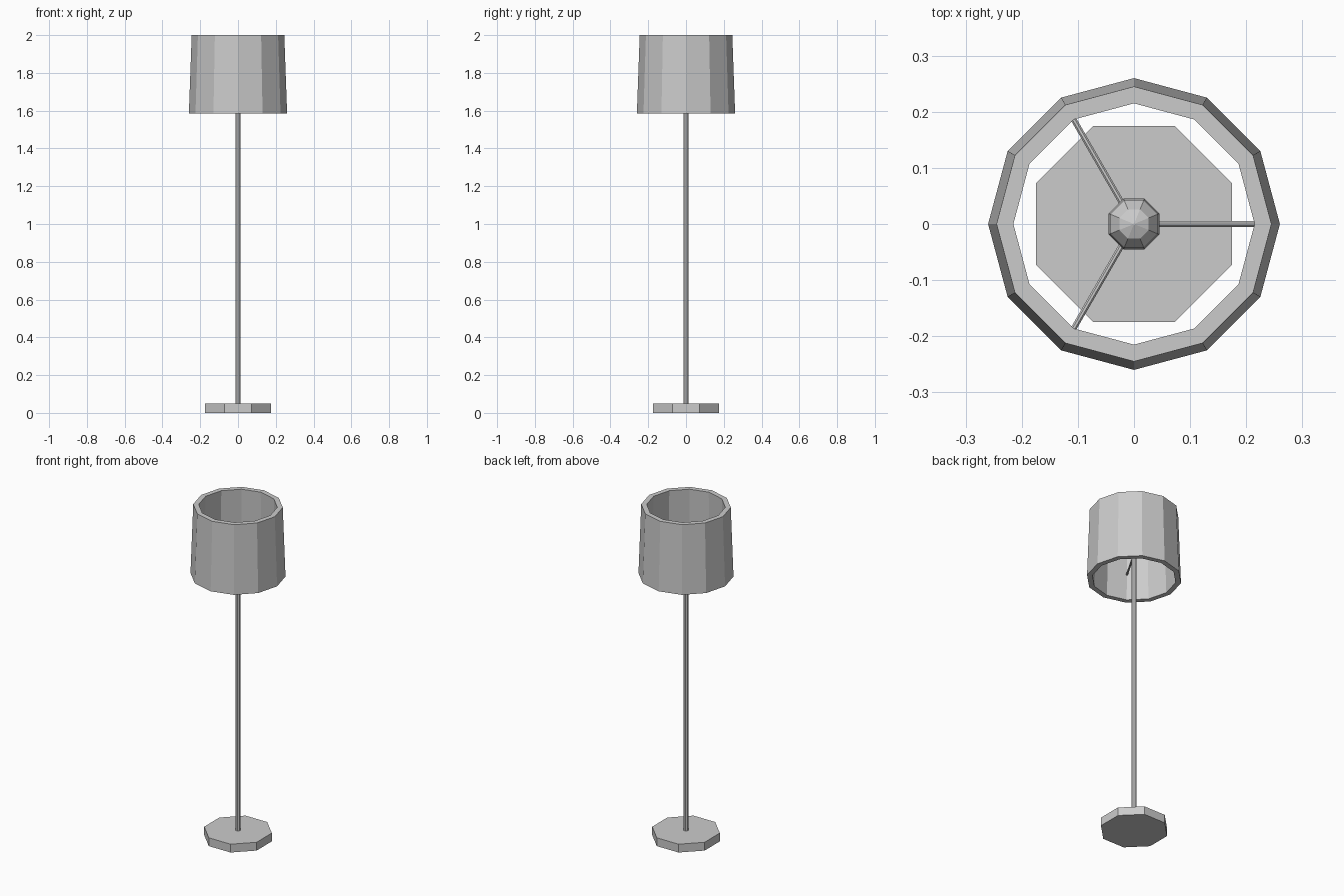
import bpy, math
from mathutils import Matrix

cube = bpy.data.objects.get("Cube")
if cube:
    bpy.data.objects.remove(cube, do_unlink=True)

grey = bpy.data.materials.new("plain grey")
grey.use_nodes = True
colour = (0.6, 0.6, 0.6, 1)
grey.diffuse_color = colour
grey.node_tree.nodes["Principled BSDF"].inputs["Base Color"].default_value = colour


def lathe(name, profile, sides, turn=0.0, closed=False):
    """Spin (radius, height) points round z; open profiles get end caps."""
    verts, faces = [], []
    for r, z in profile:
        for i in range(sides):
            a = turn + math.tau * i / sides
            verts.append((r * math.cos(a), r * math.sin(a), z))
    rings = len(profile)
    for k in range(rings if closed else rings - 1):
        low, high = k * sides, (k + 1) % rings * sides
        for i in range(sides):
            j = (i + 1) % sides
            faces.append((low + i, low + j, high + j, high + i))
    if not closed:
        faces.append(tuple(reversed(range(sides))))
        faces.append(tuple(range((rings - 1) * sides, rings * sides)))
    mesh = bpy.data.meshes.new(name)
    mesh.from_pydata(verts, [], faces)
    mesh.materials.append(grey)
    obj = bpy.data.objects.new(name, mesh)
    bpy.context.collection.objects.link(obj)
    return obj


half_step = math.pi / 8

# Octagonal foot and slim pole
lathe("base", [(0.189, 0), (0.189, 0.05)], 8, half_step)
lathe("pole", [(0.0145, 0.05), (0.0145, 1.75)], 8, half_step)

# Faceted bulb on top of the pole
lathe("bulb", [(0.02, 1.72), (0.034, 1.74), (0.049, 1.78), (0.046, 1.81),
               (0.028, 1.835), (0.002, 1.845)], 8, half_step)

# Open, thick-walled twelve-sided shade
lathe("shade", [(0.26, 1.585), (0.245, 2), (0.215, 2), (0.23, 1.585)],
      12, closed=True)

# Three spokes carrying the shade
for n in range(3):
    spoke = lathe(f"spoke_{n + 1}", [(0.0055, 0.01), (0.0055, 0.224)], 8, half_step)
    spoke.data.transform(Matrix.Translation((0, 0, 1.74))
                         @ Matrix.Rotation(math.tau * n / 3, 4, "Z")
                         @ Matrix.Rotation(math.pi / 2, 4, "Y"))
